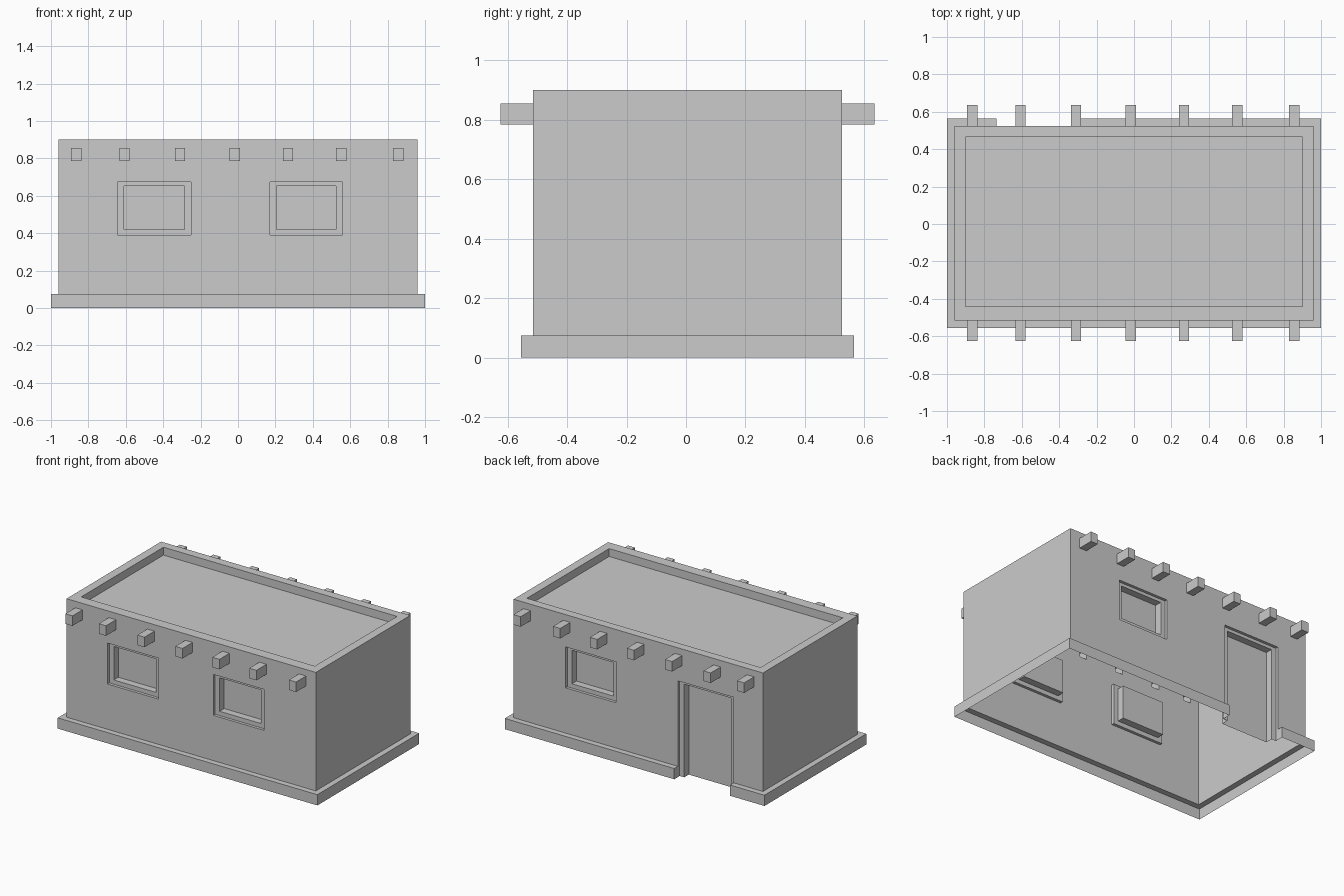
import bpy, bmesh

if "Cube" in bpy.data.objects:
    bpy.data.objects.remove(bpy.data.objects["Cube"])

X, YF, YB = 0.96, -0.515, 0.525      # wall planes
BASE, TOP = 0.075, 0.90              # plinth top, parapet top


def make_object(name, quads):
    """Turn a list of polygons into one welded, flat-shaded object."""
    bm = bmesh.new()
    for q in quads:
        bm.faces.new([bm.verts.new(p) for p in q])
    bmesh.ops.remove_doubles(bm, verts=bm.verts, dist=1e-5)
    me = bpy.data.meshes.new(name)
    bm.to_mesh(me)
    bm.free()
    ob = bpy.data.objects.new(name, me)
    bpy.context.collection.objects.link(ob)
    return ob


def strip(a, b, closed=True):
    """Quads joining two matching outlines."""
    n = len(a)
    return [(a[i], a[(i + 1) % n], b[(i + 1) % n], b[i])
            for i in range(n if closed else n - 1)]


def rect(x0, x1, z0, z1):
    return [(x0, z0), (x1, z0), (x1, z1), (x0, z1)]


def framed(x0, x1, z0, z1, door=False):
    """Shallow frame recess, then a deeper pane recess."""
    outer = rect(x0, x1, z0, z1)
    inner = rect(x0 + 0.035, x1 - 0.035, z0 if door else z0 + 0.03, z1 - 0.022)
    return [(outer, 0), (outer, 0.02), (inner, 0.02), (inner, 0.07)]


def beam(x):
    r = rect(x - 0.0275, x + 0.0275, 0.785, 0.855)
    return [(r, 0), (r, -0.11)]


def wall(name, y, inward, features):
    """Wall skin with openings, each continued by its recess or projection."""
    def put(p, d=0):
        return (p[0], y + inward * d, p[1])

    holes = [f[0][0] for f in features]
    xs = sorted({-X, X} | {p[0] for h in holes for p in h})
    zs = sorted({BASE, TOP} | {p[1] for h in holes for p in h if p[1] > BASE})
    quads = []
    for x0, x1 in zip(xs, xs[1:]):
        for z0, z1 in zip(zs, zs[1:]):
            cx, cz = (x0 + x1) / 2, (z0 + z1) / 2
            if not any(h[0][0] < cx < h[2][0] and h[0][1] < cz < h[2][1] for h in holes):
                quads.append([put(p) for p in rect(x0, x1, z0, z1)])
    for f in features:
        rings = [[put(p, d) for p in r] for r, d in f]
        for a, b in zip(rings, rings[1:]):
            s = strip(a, b)
            quads += s if a[0][2] > 0 else s[1:]   # door has no sill
        quads.append(rings[-1])
    if inward < 0:
        quads = [list(reversed(q)) for q in quads]
    return make_object(name, quads)


# Front and back walls with windows, door and roof beam ends
beams = [beam(x) for x in (-0.865, -0.607, -0.31, -0.017, 0.267, 0.552, 0.857)]
right_window = framed(0.17, 0.56, 0.39, 0.675)
wall("front_wall", YF, 1, beams + [framed(-0.645, -0.25, 0.39, 0.675), right_window])
wall("back_wall", YB, -1, beams + [right_window, framed(-0.735, -0.305, 0, 0.67, True)])

# Plain side walls
for name, s in (("right_wall", 1), ("left_wall", -1)):
    y0, y1 = (YF, YB) if s > 0 else (YB, YF)
    make_object(name, [[(s * X, y0, BASE), (s * X, y1, BASE),
                        (s * X, y1, TOP), (s * X, y0, TOP)]])


# Parapet rim and sunken roof
def level(x, y0, y1, z):
    return [(-x, y0, z), (x, y0, z), (x, y1, z), (-x, y1, z)]


rim = level(X, YF, YB, TOP)
lip = level(0.90, -0.44, 0.465, TOP)
deck = level(0.90, -0.44, 0.465, TOP - 0.055)
make_object("roof", strip(rim, lip) + strip(lip, deck) + [deck])


# Plinth running round the house, broken at the door
def path(e, z):
    return [(-0.735, YB + e, z), (-X - e, YB + e, z), (-X - e, YF - e, z),
            (X + e, YF - e, z), (X + e, YB + e, z), (-0.305, YB + e, z)]


low, high, ledge, foot = path(0.04, 0), path(0.04, BASE), path(0, BASE), path(0, 0)
ends = [[foot[0], low[0], high[0], ledge[0]], [low[5], foot[5], ledge[5], high[5]]]
make_object("plinth", strip(low, high, False) + strip(high, ledge, False) + ends)
